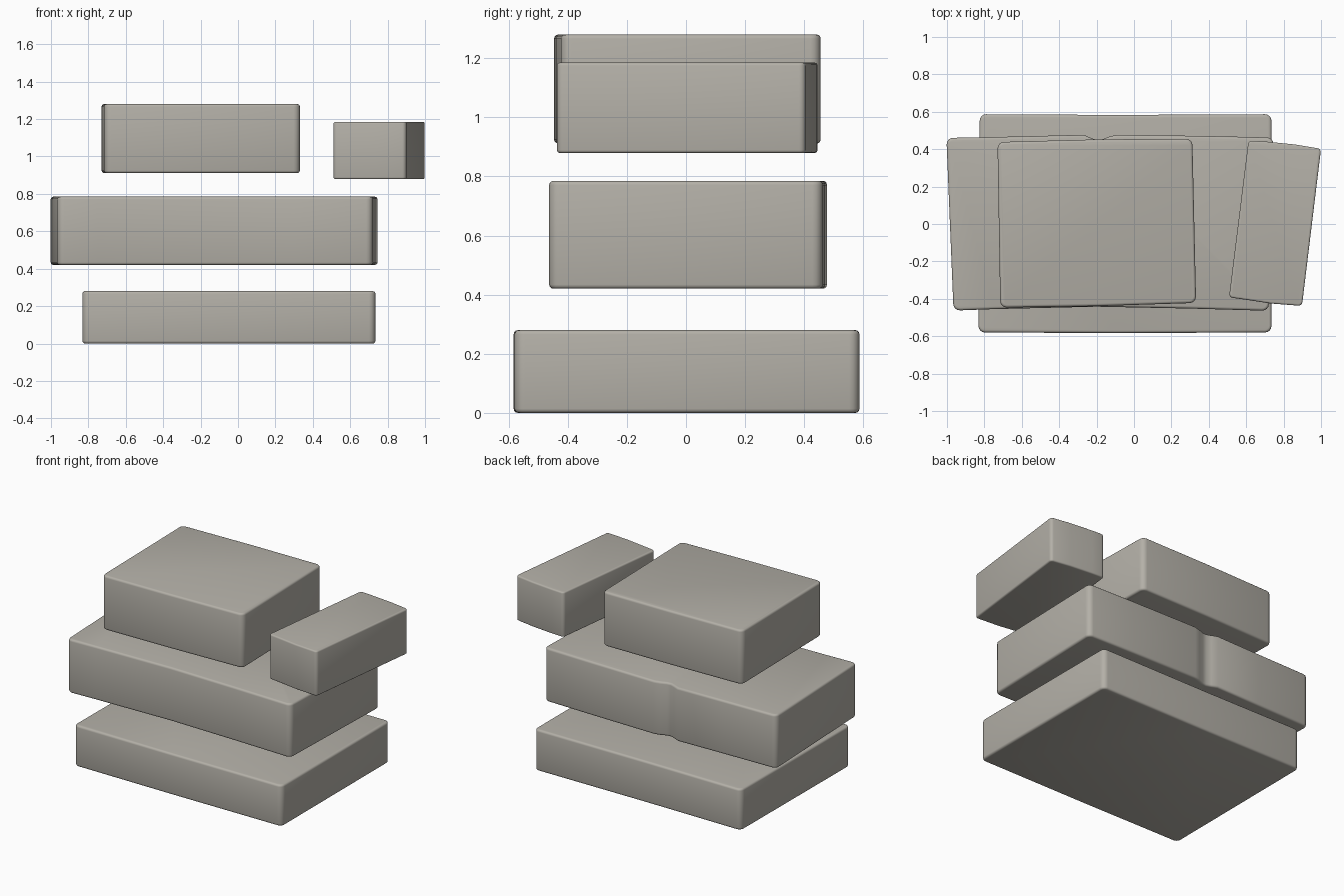
import bpy, bmesh

if "Cube" in bpy.data.objects:
    bpy.data.objects.remove(bpy.data.objects["Cube"])

# Warm dark grey stone colour
stone = bpy.data.materials.new("stone_grey")
stone.diffuse_color = (0.455, 0.435, 0.39, 1.0)
stone.use_nodes = True
stone.node_tree.nodes["Principled BSDF"].inputs["Base Color"].default_value = stone.diffuse_color


def slab(name, outline, z0, z1, corner=0.035, rim=0.014):
    """Extrude an outline, round its sharp upright corners, then soften both rims."""
    bm = bmesh.new()
    base = bm.faces.new([bm.verts.new((x, y, z0)) for x, y in outline])
    new = bmesh.ops.extrude_face_region(bm, geom=[base])["geom"]
    bmesh.ops.translate(bm, vec=(0, 0, z1 - z0),
                        verts=[v for v in new if isinstance(v, bmesh.types.BMVert)])
    bmesh.ops.recalc_face_normals(bm, faces=bm.faces)
    upright = [e for e in bm.edges
               if abs(e.verts[0].co.z - e.verts[1].co.z) > 0.1
               and e.calc_face_angle() > 1.0]
    bmesh.ops.bevel(bm, geom=upright, offset=corner, segments=4,
                    profile=0.5, affect='EDGES')
    rims = [e for e in bm.edges if abs(e.verts[0].co.z - e.verts[1].co.z) < 1e-5]
    bmesh.ops.bevel(bm, geom=rims, offset=rim, segments=3,
                    profile=0.5, affect='EDGES')
    mesh = bpy.data.meshes.new(name)
    bm.to_mesh(mesh)
    bm.free()
    mesh.materials.append(stone)
    obj = bpy.data.objects.new(name, mesh)
    bpy.context.collection.objects.link(obj)
    bpy.context.view_layer.objects.active = obj
    obj.select_set(True)
    bpy.ops.object.shade_smooth_by_angle(angle=0.6)
    obj.select_set(False)
    return obj


# Bottom slab
slab("bottom_slab", [(-0.832, -0.58), (-0.1, -0.583), (0.735, -0.58),
                     (0.735, 0.587), (-0.1, 0.583), (-0.825, 0.587)], 0.0, 0.28)

# Middle slab, flared to the back, with a small notch in the back face
slab("middle_slab", [(-0.965, -0.463), (-0.75, -0.455), (-0.2, -0.442), (0.3, -0.452),
                     (0.72, -0.464), (0.747, 0.462), (0.4, 0.47), (-0.09, 0.477),
                     (-0.13, 0.468), (-0.17, 0.452), (-0.2, 0.449), (-0.23, 0.46),
                     (-0.27, 0.477), (-0.6, 0.468), (-1.003, 0.46)], 0.42, 0.785)

# Upper block
slab("upper_block", [(-0.715, -0.447), (-0.2, -0.439), (0.332, -0.422),
                     (0.312, 0.456), (-0.2, 0.452), (-0.73, 0.438)], 0.911, 1.28)

# Small side block, turned slightly
slab("side_block", [(0.508, -0.392), (0.6, -0.405), (0.73, -0.425), (0.898, -0.438),
                    (1.0, 0.402), (0.86, 0.425), (0.7, 0.441), (0.612, 0.446)],
     0.879, 1.185, corner=0.02, rim=0.01)
